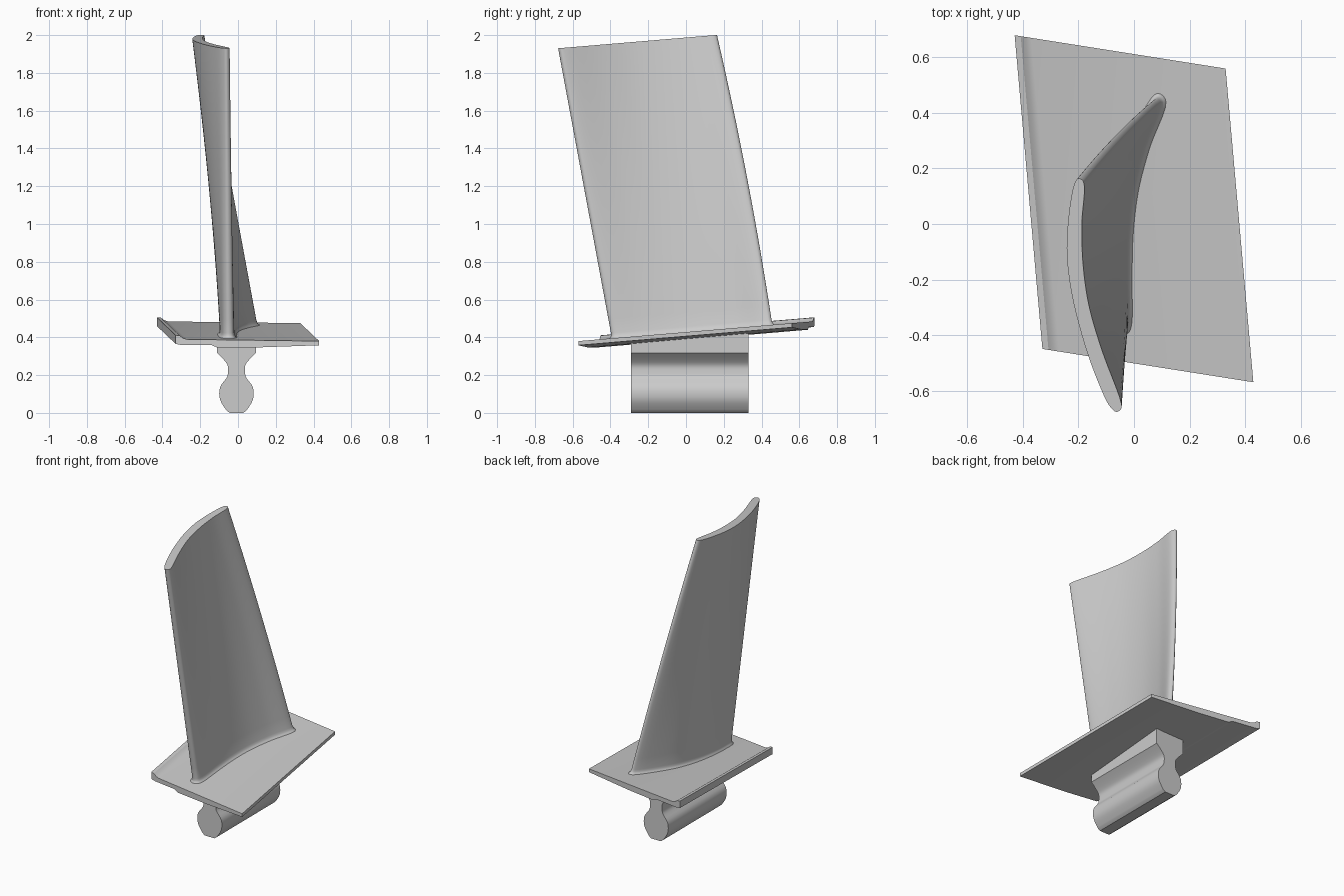
import bpy, bmesh
from mathutils import Vector

if "Cube" in bpy.data.objects:
    bpy.data.objects.remove(bpy.data.objects["Cube"])

SLOPE = 0.084


def plane(y):
    # height of the tilted platform surface
    return 0.38 + SLOPE * (y + 0.57)


def loft(name, rings, angle=0.6):
    # skin a list of equal-length closed rings and cap both ends
    bm = bmesh.new()
    vs = [[bm.verts.new(p) for p in r] for r in rings]
    n = len(vs[0])
    for a, b in zip(vs, vs[1:]):
        for i in range(n):
            j = (i + 1) % n
            bm.faces.new((a[i], a[j], b[j], b[i]))
    bm.faces.new(vs[0][::-1])
    bm.faces.new(vs[-1])
    bmesh.ops.recalc_face_normals(bm, faces=bm.faces)
    me = bpy.data.meshes.new(name)
    bm.to_mesh(me)
    bm.free()
    ob = bpy.data.objects.new(name, me)
    bpy.context.collection.objects.link(ob)
    bpy.context.view_layer.objects.active = ob
    ob.select_set(True)
    bpy.ops.object.shade_smooth_by_angle(angle=angle)
    ob.select_set(False)
    return ob


def spline(pts, steps, closed=True):
    # centripetal-style smoothing through the points
    P = [Vector(p) for p in pts]
    n = len(P)
    out = []
    for i in range(n if closed else n - 1):
        if closed:
            a, b, c, d = P[i - 1], P[i], P[(i + 1) % n], P[(i + 2) % n]
        else:
            a, b, c, d = P[max(i - 1, 0)], P[i], P[i + 1], P[min(i + 2, n - 1)]
        l0, l1, l2 = [max((q - p).length, 1e-6) ** 0.5 for p, q in ((a, b), (b, c), (c, d))]
        m1 = (c - b) + l1 * ((b - a) / l0 - (c - a) / (l0 + l1))
        m2 = (c - b) + l1 * ((d - c) / l2 - (d - b) / (l1 + l2))
        for s in range(steps):
            t = s / steps
            out.append(b * (2*t**3 - 3*t**2 + 1) + m1 * (t**3 - 2*t**2 + t)
                       + c * (3*t**2 - 2*t**3) + m2 * (t**3 - t**2))
    if not closed:
        out.append(P[-1])
    return out


# platform: cross-section (x, height from plane) swept along a skewed, rising path
section = [(-0.33, -0.025), (-0.33, 0.021), (-0.308, 0.019), (-0.29, 0.006), (-0.27, 0.0),
           (0.43, 0.0), (0.43, -0.022), (0.1, -0.038), (-0.11, -0.042),
           (-0.14, -0.028), (-0.30, -0.03)]
rings = []
for dx, dy in ((0, 0), (-0.1, 1.13)):
    ring = []
    for x, h in section:
        y = -0.45 - 0.12 * (x + 0.33) / 0.76 + dy
        ring.append((x + dx, y, plane(y) + h))
    rings.append(ring)
loft("platform", rings, 0.4)

# root: mirrored bulb-and-neck profile, straight along y, top meeting the platform
half = [(0.036, 0), (0.052, 0.012), (0.087, 0.07), (0.087, 0.135), (0.05, 0.19),
        (0.045, 0.215), (0.045, 0.245), (0.056, 0.268), (0.104, 0.318)]
half = [half[0]] + [tuple(p) for p in spline(half[1:], 4, False)]
rings = []
for y in (-0.29, 0.33):
    side = half + [(0.104, plane(y) - 0.015)]
    rings.append([(w - 0.008, y, z) for w, z in side]
                 + [(-w - 0.008, y, z) for w, z in reversed(side)])
loft("root", rings, 0.6)

# blade: base and tip aerofoils, leading edge first, then convex side, then concave side
base = [(-0.052, -0.392), (-0.072, -0.378), (-0.088, -0.28), (-0.095, -0.13), (-0.08, 0.06),
        (-0.04, 0.22), (0.072, 0.445), (0.088, 0.457), (0.102, 0.44), (0.045, 0.28),
        (0.003, 0.12), (-0.016, -0.04), (-0.02, -0.2), (-0.022, -0.365), (-0.032, -0.386)]
tip = [(-0.062, -0.677), (-0.085, -0.66), (-0.137, -0.55), (-0.188, -0.4), (-0.23, -0.22),
       (-0.242, -0.06), (-0.213, 0.15), (-0.2, 0.164), (-0.182, 0.152), (-0.188, 0.0),
       (-0.184, -0.14), (-0.163, -0.29), (-0.117, -0.45), (-0.046, -0.645), (-0.046, -0.665)]
base, tip = spline(base, 6), spline(tip, 6)
n = len(base)
normals = []
for i in range(n):
    d = base[(i + 1) % n] - base[i - 1]
    normals.append(Vector((d.y, -d.x)).normalized())
area = sum(base[i - 1].x * base[i].y - base[i].x * base[i - 1].y for i in range(n))
sign = 1 if area > 0 else -1

# rows: (span fraction, outward flare for the small fillet at the platform)
rows = [(-0.006, 0.016), (0.0, 0.013), (0.004, 0.006), (0.01, 0.002), (0.018, 0)]
rows += [(0.018 + 0.982 * k / 20, 0) for k in range(1, 21)]
rings = []
for t, flare in rows:
    ring = []
    for i in range(n):
        p = base[i].lerp(tip[i], t) + normals[i] * flare * sign
        chord = (base[i].y + 0.39) / 0.85
        p.y += 0.06 * t * (1 - t) * chord
        z0 = plane(p.y)
        z1 = 1.93 + SLOPE * (p.y + 0.68)
        ring.append((p.x, p.y, z0 + (z1 - z0) * t))
    rings.append(ring)
loft("blade", rings, 0.7)
